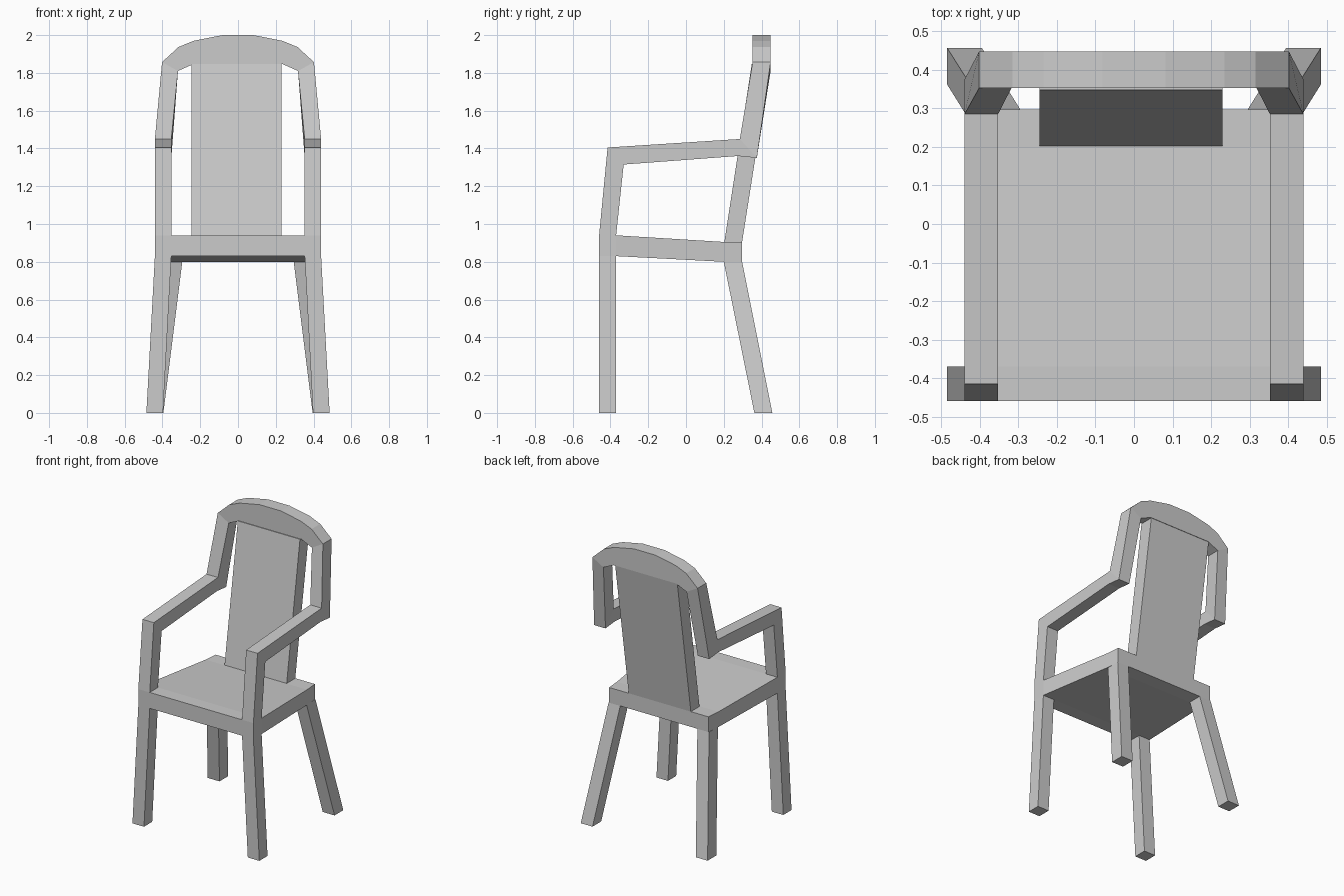
import bpy, bmesh

if "Cube" in bpy.data.objects:
    bpy.data.objects.remove(bpy.data.objects["Cube"])


def make(name, verts, faces, mirror=False):
    """Flat-shaded object with welded corners, optionally mirrored in x."""
    bm = bmesh.new()
    vs = [bm.verts.new(v) for v in verts]
    for f in faces:
        bm.faces.new([vs[i] for i in f])
    bmesh.ops.remove_doubles(bm, verts=bm.verts, dist=1e-4)
    bmesh.ops.recalc_face_normals(bm, faces=bm.faces)
    me = bpy.data.meshes.new(name)
    bm.to_mesh(me)
    bm.free()
    ob = bpy.data.objects.new(name, me)
    bpy.context.collection.objects.link(ob)
    if mirror:
        mod = ob.modifiers.new("Mirror", 'MIRROR')
        mod.use_mirror_merge = False
    return ob


def loft(name, rings, mirror=False):
    """Capped skin through rings of equal point count."""
    n = len(rings[0])
    faces = [tuple(range(n)), tuple(range((len(rings) - 1) * n, len(rings) * n))]
    for r in range(len(rings) - 1):
        for i in range(n):
            j = (i + 1) % n
            faces.append((r * n + i, r * n + j, (r + 1) * n + j, (r + 1) * n + i))
    return make(name, [p for ring in rings for p in ring], faces, mirror)


def ring(x0, x1, a, b, drop=0):
    """Four-sided section from x0 (inner) to x1 (outer), a and b are (y, z)."""
    return [(x0, a[0], a[1] - drop), (x1, *a), (x1, *b), (x0, b[0], b[1] - drop)]


# Seat, dipping and narrowing towards the back
seat = [(.44, -.46, .94, .83), (.44, -.37, .94, .83),
        (.388, .20, .905, .80), (.38, .297, .905, .80)]
loft("seat", [[(-x, y, t), (x, y, t), (x, y, b), (-x, y, b)] for x, y, t, b in seat])

# Splayed legs
loft("front_leg", [ring(.397, .485, (-.46, 0), (-.37, 0)),
                   ring(.353, .44, (-.46, .83), (-.37, .83))], True)
loft("rear_leg", [ring(.395, .485, (.362, 0), (.457, 0)),
                  ring(.295, .384, (.20, .80), (.297, .80))], True)

# Arm support, armrest and upper back post in one continuous bent bar
loft("arm_frame", [ring(.353, .44, (-.46, .94), (-.37, .94)),
                   ring(.353, .44, (-.415, 1.405), (-.33, 1.315)),
                   ring(.353, .44, (.285, 1.45), (.275, 1.36)),
                   ring(.353, .44, (.285, 1.45), (.375, 1.35)),
                   ring(.318, .402, (.353, 1.857), (.448, 1.857), .047)], True)

# Arched crest rail
half = [(.402, 1.857), (.315, 1.937), (.235, 1.97), (.082, 2.0)]
under = [(.237, 1.846), (.318, 1.81)]
outline = (half + [(-x, z) for x, z in reversed(half)]
           + [(-x, z) for x, z in reversed(under)] + under)
loft("crest_rail", [[(x, y, z) for x, z in outline] for y in (.353, .448)])

# Wide leaning back panel
loft("back_panel", [ring(-.245, .23, (.203, .905), (.297, .905)),
                    ring(-.245, .23, (.348, 1.846), (.445, 1.846))])
